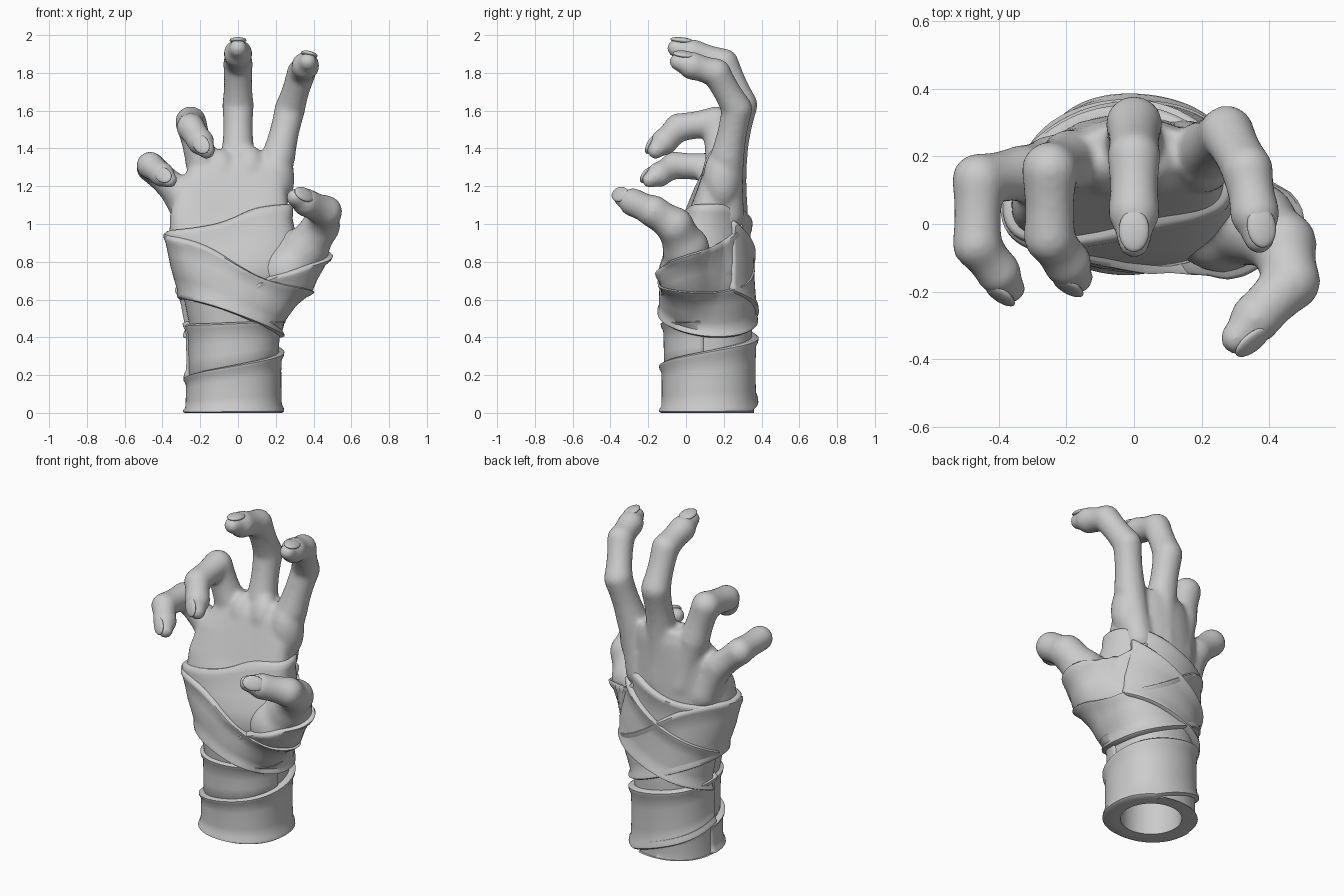
import bpy, bmesh, math
from mathutils import Vector, Matrix
from mathutils.bvhtree import BVHTree

if "Cube" in bpy.data.objects:
    bpy.data.objects.remove(bpy.data.objects["Cube"])

PALM = [  # z, centre x, centre y, half width, half depth
    (-.10, -.025, .12, .235, .228), (.25, -.022, .12, .23, .228), (.45, -.02, .12, .235, .23),
    (.60, .0, .11, .285, .235), (.75, .0, .11, .335, .225), (.90, -.03, .13, .335, .198),
    (1.05, -.045, .165, .315, .16), (1.2, -.035, .19, .29, .128), (1.31, -.01, .21, .24, .105),
    (1.38, .01, .23, .18, .07)]
THENAR = [(.13, .04, .58, .14), (.26, .01, .74, .155), (.36, .0, .87, .125)]
PADS = [(.2, .19, 1.24, .1), (.06, .185, 1.25, .1), (-.09, .18, 1.23, .1), (-.22, .14, 1.10, .1)]
FINGERS = {
    "index": [(.15, .22, 1.05, .09), (.215, .22, 1.36, .09), (.275, .27, 1.61, .082),
              (.335, .16, 1.80, .078), (.365, -.01, 1.85, .073)],
    "middle": [(.0, .24, 1.05, .09), (.0, .24, 1.38, .088), (.0, .295, 1.63, .085),
               (.0, .20, 1.85, .08), (.0, -.02, 1.92, .075)],
    "ring": [(-.13, .22, 1.05, .09), (-.19, .19, 1.33, .09), (-.25, .16, 1.54, .084),
             (-.25, -.04, 1.51, .077), (-.18, -.14, 1.41, .071)],
    "little": [(-.24, .17, 1.0, .095), (-.33, .15, 1.18, .085), (-.46, .13, 1.30, .08),
               (-.465, -.06, 1.31, .074), (-.38, -.17, 1.245, .066)],
    "thumb": [(.36, .0, .87, .125), (.44, -.06, .99, .102), (.465, -.17, 1.065, .088),
              (.325, -.315, 1.13, .074)]}


def make_object(name, bm):
    me = bpy.data.meshes.new(name)
    bm.to_mesh(me)
    bm.free()
    ob = bpy.data.objects.new(name, me)
    bpy.context.collection.objects.link(ob)
    bpy.ops.object.select_all(action='DESELECT')
    ob.select_set(True)
    bpy.context.view_layer.objects.active = ob
    return ob


def ball(bm, pos, r, stretch=1):
    bmesh.ops.create_icosphere(bm, subdivisions=3, radius=r, matrix=Matrix.Translation(pos)
                               @ Matrix.Diagonal((1, 1, stretch, 1)))


def limb(bm, pts):
    """Chain of spheres along a jointed path, slimmer between the joints."""
    for a, b in zip(pts, pts[1:]):
        pa, pb = Vector(a[:3]), Vector(b[:3])
        n = max(3, int((pb - pa).length / .018))
        for i in range(n + 1):
            t = i / n
            ball(bm, pa.lerp(pb, t), (a[3] * (1 - t) + b[3] * t) * (1 - .08 * math.sin(math.pi * t)))


def loft_palm(bm, n=64):
    rings = []
    for z, cx, cy, rx, ry in PALM:
        ring = []
        cup = .8 * min(1, max(0, (z - .6) / .4))
        for i in range(n):
            a = 2 * math.pi * i / n
            c, s = math.cos(a), math.sin(a)
            x = cx + rx * math.copysign(abs(c) ** .9, c)
            y = cy + ry * math.copysign(abs(s) ** .9, s)
            ring.append(bm.verts.new((x, y - cup * x * x, z)))
        rings.append(ring)
    for lo, hi in zip(rings, rings[1:]):
        for i in range(n):
            j = (i + 1) % n
            bm.faces.new((lo[i], lo[j], hi[j], hi[i]))
    bm.faces.new(rings[0][::-1])
    bm.faces.new(rings[-1])


# Palm, then thumb root: the bodies the bandages wrap around
bm = bmesh.new()
loft_palm(bm)
palm_core = BVHTree.FromBMesh(bm)
limb(bm, THENAR)
full_core = BVHTree.FromBMesh(bm)

# Finger pads, fingers and thumb, fused with the palm into one skin
for x, y, z, r in PADS:
    ball(bm, (x, y, z), r, 1.7)
for path in FINGERS.values():
    a, b = Vector(path[-2][:3]), Vector(path[-1][:3])
    r = path[-1][3]
    end = b + (b - a).normalized() * r * .45
    limb(bm, path[:-1] + [(*a.lerp(b, .75), r * 1.03), (*end, r * .66)])
hand = make_object("hand", bm)
m = hand.modifiers.new("fuse", 'REMESH')
m.mode, m.voxel_size = 'VOXEL', .012
m = hand.modifiers.new("soften", 'SMOOTH')
m.factor, m.iterations = .5, 14
for name in ("fuse", "soften"):
    bpy.ops.object.modifier_apply(modifier=name)

# Hollow wrist opening
bm = bmesh.new()
bmesh.ops.create_cone(bm, cap_ends=True, segments=64, radius1=.175, radius2=.17, depth=.8,
                      matrix=Matrix.Translation((-.025, .12, 0)))
cutter = make_object("wrist_cutter", bm)
cutter.hide_render = True
bpy.context.view_layer.objects.active = hand
m = hand.modifiers.new("hollow", 'BOOLEAN')
m.operation, m.object = 'DIFFERENCE', cutter
bpy.ops.object.modifier_apply(modifier="hollow")
bpy.data.objects.remove(cutter)
bm = bmesh.new()
bm.from_mesh(hand.data)
bmesh.ops.bisect_plane(bm, geom=bm.verts[:] + bm.edges[:] + bm.faces[:], dist=1e-5,
                       plane_co=(0, 0, .003), plane_no=(0, 0, 1), clear_inner=True)
bmesh.ops.bridge_loops(bm, edges=[e for e in bm.edges if e.is_boundary])
bm.to_mesh(hand.data)
bm.free()
hand.data.shade_smooth()
hand.data.set_sharp_from_angle(angle=math.radians(50))

# Fingernails on the outer side of every tip, following the taper
for name, path in FINGERS.items():
    pip, dip, tip = (Vector(p[:3]) for p in path[-3:])
    along = (tip - dip).normalized()
    out = dip - (pip + tip) / 2
    out = (out - along * out.dot(along)).normalized()
    r = path[-1][3]
    pos = tip + out * r * .66 + along * r * .2
    along, out = (along - out * .2).normalized(), (out + along * .2).normalized()
    rot = Matrix((along.cross(out), along, out)).transposed().to_4x4()
    bm = bmesh.new()
    bmesh.ops.create_uvsphere(bm, u_segments=24, v_segments=12, radius=1,
                              matrix=Matrix.Translation(pos) @ rot @ Matrix.Diagonal((r * .6, r * .85, r * .22, 1)))
    make_object(name + "_nail", bm).data.shade_smooth()


def surface_radius(core, deg, z):
    """Distance from the hand's axis to its surface, eased over hollows."""
    axis = Vector((-.01, .12 + .1 * max(0, z - .7), z))
    rad = []
    for d in (0, -12, -6, 6, 12):
        a = math.radians(deg + d)
        v = Vector((math.cos(a), math.sin(a), 0))
        hit = core.ray_cast(axis + v, -v)
        rad.append(1 - hit[3] if hit[0] else .1)
        if d == 0:
            direction = v
    return axis, direction, max(rad[0], sum(rad) / 5)


# Rolled-edge bandage cross-section: position across the width, lift off the skin
EDGE = [(0, -.03), (0, .014), (.025, .026), (.08, .024), (.14, .014), (.32, .012), (.5, .012),
        (.68, .012), (.86, .014), (.92, .024), (.975, .026), (1, .014), (1, -.03)]


def wrap(name, low, high, start=-180, end=180, lift=0, core=full_core, tucked=False):
    """Bandage strip between two edge heights (by angle); tucked sinks the lower edge
    under its neighbour. Open strips ease into the skin at both ends."""
    bm = bmesh.new()
    prev = None
    steps = int((end - start) / 2.5)
    for i in range(steps + 1):
        d = start + (end - start) * i / steps
        z0, z1 = low(d), high(d)
        ease = 1 if end - start == 360 else min(1, (d - start) / 10, (end - d) / 10)
        row = []
        for u, off in EDGE:
            z = z0 + (z1 - z0) * u
            axis, v, r = surface_radius(core, d, max(z, .01))
            off = -.03 if off < 0 or (tucked and u < .3) else off + lift
            p = axis + v * (r + off * ease - .025 * (1 - ease))
            row.append(bm.verts.new((p.x, p.y, max(z, 0))))
        if prev:
            for k in range(len(row) - 1):
                bm.faces.new((prev[k], row[k], row[k + 1], prev[k + 1]))
        prev = row
    bmesh.ops.recalc_face_normals(bm, faces=bm.faces[:])
    ob = make_object(name, bm)
    ob.data.shade_smooth()
    ob.data.set_sharp_from_angle(angle=math.radians(55))


def cosd(d):
    return math.cos(math.radians(d))


def sind(d):
    return math.sin(math.radians(d))


# Wrist wraps: a cuff whose top edge climbs once round, over the turns beneath it
wrap("wrist_cuff", lambda d: max(0, (d - 60) * .0015), lambda d: .33 + d * .00083,
     start=-192, end=192, lift=.008)
wrap("wrist_under_turn", lambda d: -.05, lambda d: .05 + (d - 60) * .0015, start=60, end=190, lift=-.002)
wrap("wrist_upper_turn", lambda d: .08 + (d - 180) * .00083, lambda d: .48 + .01 * cosd(d),
     start=165, end=360, lift=-.004, tucked=True)

# Hand wraps: slanted loops crossing over palm, thumb root and back
wrap("palm_upper_wrap", lambda d: .56, lambda d: 1.03 + .075 * cosd(d) - .01 * sind(d),
     core=palm_core, tucked=True)
wrap("thumb_root_wrap", lambda d: .46, lambda d: .67 + .003 * (d + 70), start=-75, end=50,
     lift=.002, tucked=True)
wrap("back_diagonal_wrap", lambda d: .66 - .0016 * (d - 10), lambda d: 1.05 - .0024 * (d - 10),
     start=15, end=185, lift=.012)
wrap("lower_hand_wrap", lambda d: .50 - .10 * cosd(d) - .02 * sind(d),
     lambda d: .80 - .16 * cosd(d) + .01 * sind(d), lift=.006)
